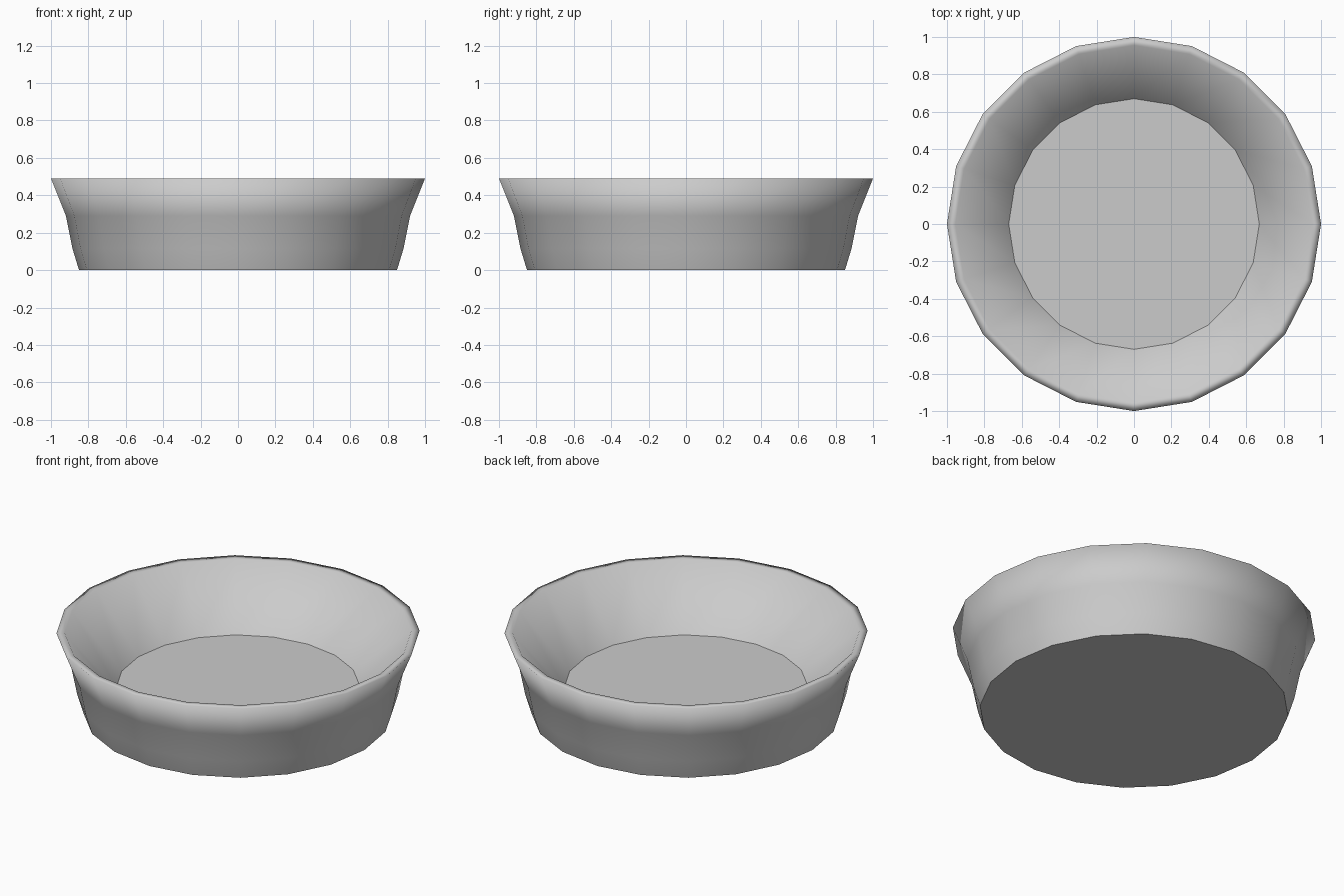
import bpy, bmesh
from math import cos, sin, pi

if "Cube" in bpy.data.objects:
    bpy.data.objects.remove(bpy.data.objects["Cube"])

SIDES = 20
# Profile (radius, height): base, flared outer wall, rim, sloped inner wall, floor
profile = [(0.85, 0), (0.885, 0.115), (0.92, 0.29), (1.0, 0.49),
           (0.955, 0.49), (0.67, 0.16)]

bm = bmesh.new()
rings = [[bm.verts.new((r * cos(2 * pi * i / SIDES), r * sin(2 * pi * i / SIDES), z))
          for i in range(SIDES)] for r, z in profile]

# Smooth walls and rim
for a, b in zip(rings, rings[1:]):
    for i in range(SIDES):
        j = (i + 1) % SIDES
        bm.faces.new((a[i], a[j], b[j], b[i])).smooth = True

# Flat underside and inner floor with crisp borders
for face in (bm.faces.new(rings[0][::-1]), bm.faces.new(rings[-1])):
    for e in face.edges:
        e.smooth = False

mesh = bpy.data.meshes.new("bowl")
bm.to_mesh(mesh)
bm.free()
bowl = bpy.data.objects.new("bowl", mesh)
bpy.context.collection.objects.link(bowl)
